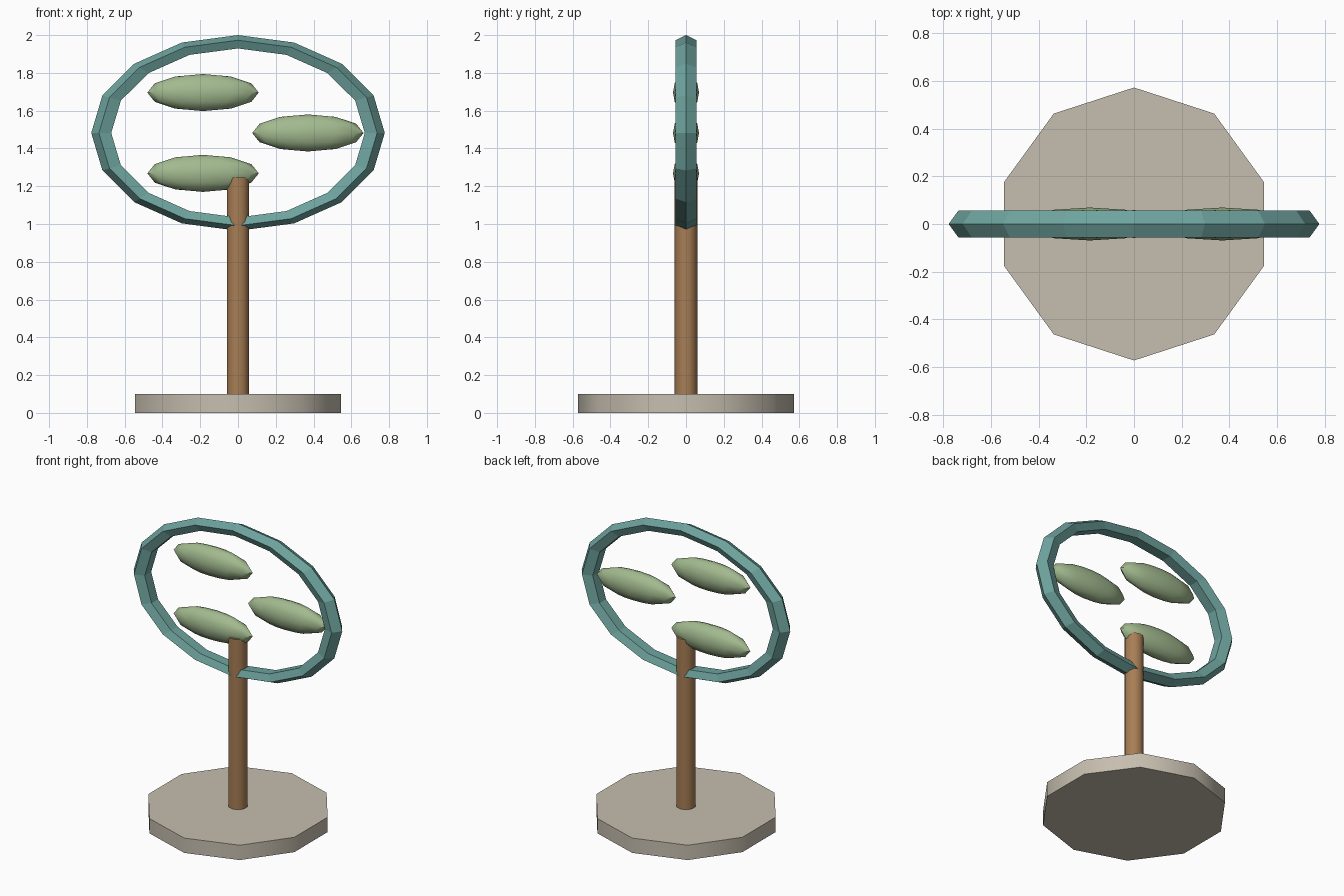
import bpy, math

cube = bpy.data.objects.get("Cube")
if cube:
    bpy.data.objects.remove(cube, do_unlink=True)


def material(name, rgb):
    """Flat material from an 8-bit display colour."""
    colour = [(c / 255 / 12.92) if c < 11 else ((c / 255 + 0.055) / 1.055) ** 2.4 for c in rgb] + [1]
    mat = bpy.data.materials.new(name)
    mat.use_nodes = True
    mat.diffuse_color = colour
    bsdf = next(n for n in mat.node_tree.nodes if n.type == 'BSDF_PRINCIPLED')
    bsdf.inputs["Base Color"].default_value = colour
    return mat


def finish(name, mat, smooth=True):
    obj = bpy.context.object
    obj.name = name
    obj.data.materials.append(mat)
    bpy.ops.object.transform_apply(location=False, rotation=True, scale=True)
    if smooth:
        bpy.ops.object.shade_smooth_by_angle(angle=math.radians(40))
    return obj


def post(name, radius, bottom, top, mat):
    bpy.ops.mesh.primitive_cylinder_add(vertices=10, radius=radius, depth=top - bottom,
                                        location=(0, 0, (bottom + top) / 2))
    return finish(name, mat)


stone = material("warm grey", (198, 190, 175))
wood = material("brown", (168, 126, 85))
teal = material("teal", (110, 163, 158))
green = material("sage green", (162, 186, 143))

# Base and pole
post("base", 0.572, 0, 0.1, stone)
post("pole", 0.06, 0.1, 1.245, wood)

# Oval ring with a five-sided section
CENTRE = 1.482
bpy.ops.mesh.primitive_torus_add(major_segments=16, minor_segments=5,
                                 major_radius=0.479, minor_radius=0.039,
                                 location=(0, 0, CENTRE), rotation=(math.pi / 2, 0, 0))
bpy.context.object.scale = (1.5, 1, 1.5)
finish("ring", teal, smooth=False)

# Three stretched leaves spaced around the ring centre
for i in range(3):
    a = i * math.tau / 3
    bpy.ops.mesh.primitive_uv_sphere_add(
        segments=12, ring_count=6, radius=1,
        location=(0.37 * math.cos(a), 0, CENTRE + 0.247 * math.sin(a)))
    bpy.context.object.scale = (0.295, 0.069, 0.098)
    finish(f"leaf_{i + 1}", green)
